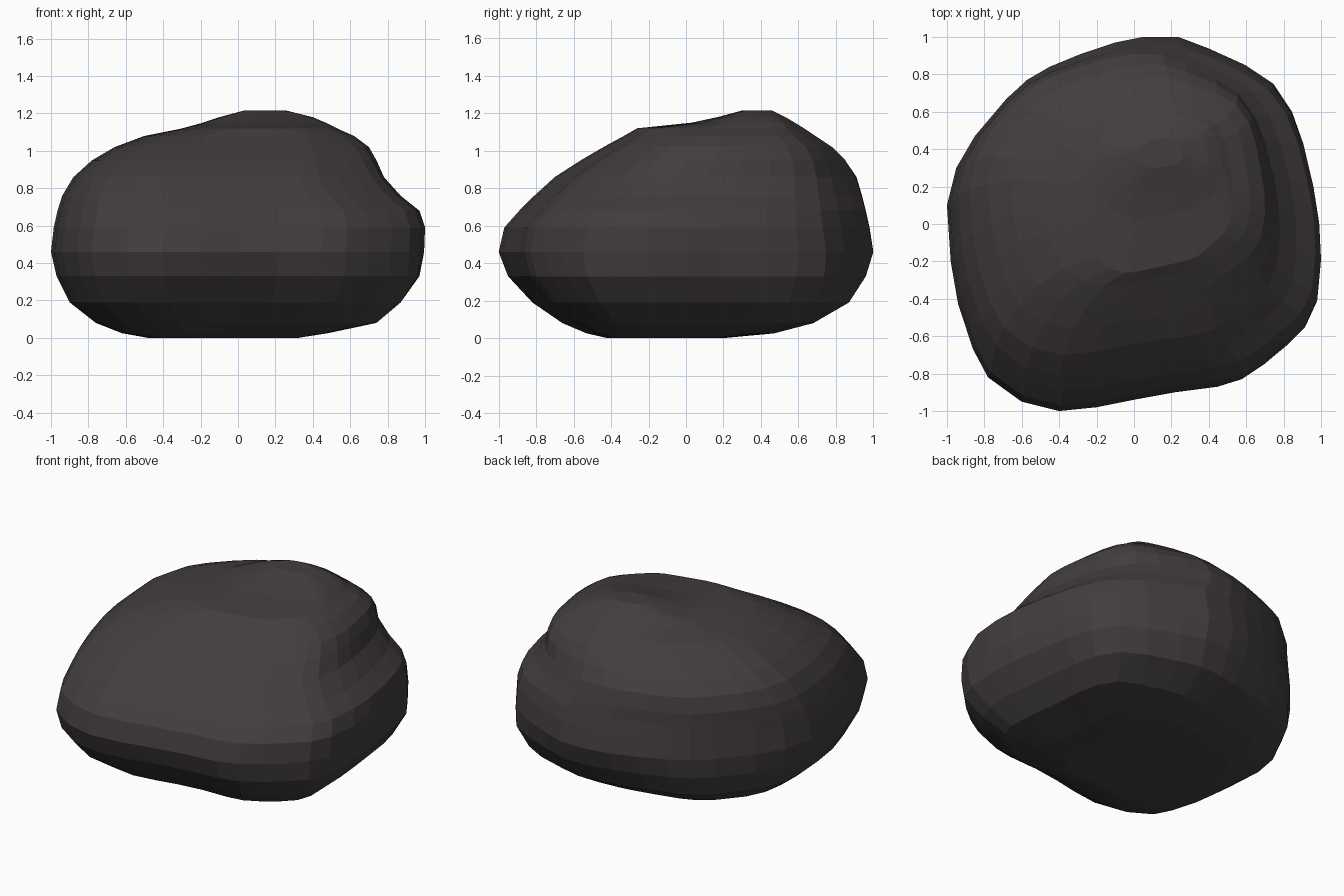
import bpy, bmesh

# Outline of the boulder seen from above (counter-clockwise, unit box)
OUTLINE = [(0.99, 0.0), (0.96, 0.2), (0.91, 0.43), (0.85, 0.6), (0.75, 0.75), (0.6, 0.85),
           (0.4, 0.94), (0.24, 1.0), (0.05, 1.0), (-0.1, 0.97), (-0.28, 0.91), (-0.45, 0.84),
           (-0.57, 0.77), (-0.68, 0.67), (-0.85, 0.47), (-0.95, 0.3), (-1.0, 0.1),
           (-0.98, -0.2), (-0.94, -0.43), (-0.86, -0.67), (-0.78, -0.82), (-0.6, -0.95),
           (-0.4, -1.0), (-0.2, -0.98), (0.0, -0.94), (0.22, -0.9), (0.45, -0.87),
           (0.58, -0.83), (0.7, -0.75), (0.82, -0.65), (0.92, -0.55), (0.98, -0.42), (1.0, -0.2)]

# Level slices: height, left, right, front, back extents
SLICES = [(0.0, -0.48, 0.32, -0.42, 0.2), (0.025, -0.62, 0.48, -0.53, 0.47),
          (0.08, -0.76, 0.74, -0.66, 0.68), (0.19, -0.90, 0.87, -0.82, 0.87),
          (0.33, -0.97, 0.97, -0.95, 0.96), (0.46, -1.0, 0.995, -1.0, 1.0),
          (0.59, -0.985, 1.0, -0.97, 0.98), (0.68, -0.965, 0.97, -0.89, 0.96),
          (0.76, -0.94, 0.87, -0.81, 0.94), (0.86, -0.88, 0.78, -0.70, 0.91),
          (0.95, -0.78, 0.74, -0.56, 0.85), (1.02, -0.66, 0.70, -0.44, 0.78),
          (1.08, -0.50, 0.62, -0.33, 0.69), (1.12, -0.30, 0.53, -0.26, 0.63),
          (1.15, -0.19, 0.47, 0.03, 0.58), (1.18, -0.10, 0.40, 0.17, 0.53),
          (1.215, 0.03, 0.26, 0.30, 0.46)]

# Corner fullness by height, keyed by (right side, back side)
LEVELS = [0.0, 0.45, 0.85, 1.1, 1.3]
CORNERS = {(True, True): [0.09, 0, -0.02, 0.04, 0.05],
           (True, False): [0.08, 0, 0, -0.05, -0.06],
           (False, True): [0.10, 0, 0.03, -0.01, 0],
           (False, False): [0.03, 0, 0, 0, 0]}


def fullness(key, z):
    values = CORNERS[key]
    for a, b, va, vb in zip(LEVELS, LEVELS[1:], values, values[1:]):
        if z <= b:
            return va + (vb - va) * (z - a) / (b - a)


def fit(values, low, high):
    a, b = min(values), max(values)
    return [low + (v - a) / (b - a) * (high - low) for v in values]


# Boulder: fit the outline to each slice and bridge the rings
bm = bmesh.new()
rings = []
for z, left, right, front, back in SLICES:
    scale = [1 + 4 * x * x * y * y * fullness((x > 0, y > 0), z) for x, y in OUTLINE]
    xs = fit([x * s for (x, y), s in zip(OUTLINE, scale)], left, right)
    ys = fit([y * s for (x, y), s in zip(OUTLINE, scale)], front, back)
    rings.append([bm.verts.new((x, y, z)) for x, y in zip(xs, ys)])
n = len(OUTLINE)
for low, high in zip(rings, rings[1:]):
    for i in range(n):
        j = (i + 1) % n
        bm.faces.new((low[i], low[j], high[j], high[i]))
bm.faces.new(rings[0][::-1])
bm.faces.new(rings[-1])
bmesh.ops.recalc_face_normals(bm, faces=bm.faces)

mesh = bpy.data.meshes.new("boulder")
bm.to_mesh(mesh)
bm.free()
boulder = bpy.data.objects.new("boulder", mesh)
bpy.context.collection.objects.link(boulder)

# Dark stone colour
stone = bpy.data.materials.new("dark grey stone")
stone.diffuse_color = (0.055, 0.047, 0.046, 1)
mesh.materials.append(stone)
